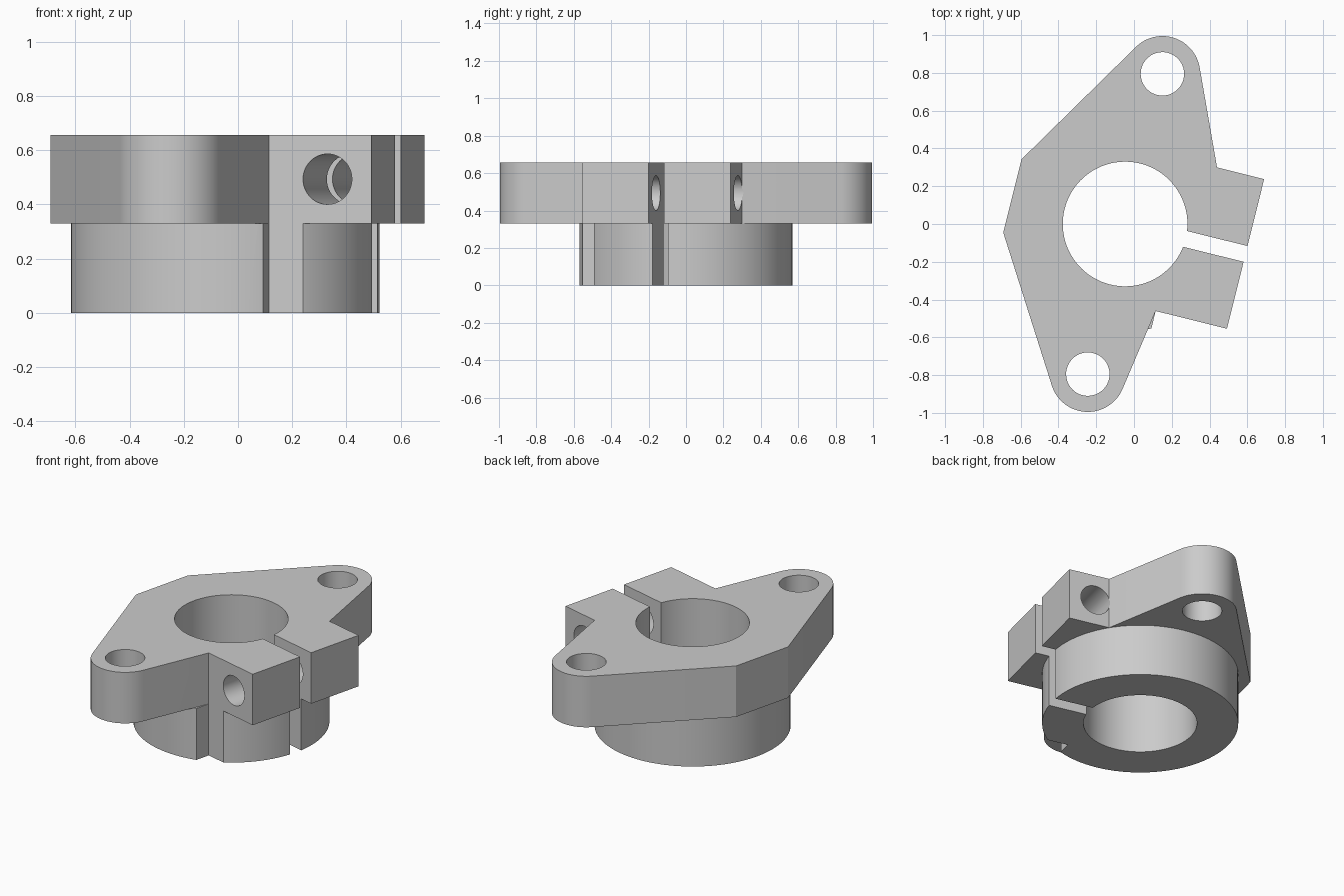
import bpy, bmesh
from math import pi, cos, sin, atan2, acos, hypot, radians
from mathutils import Matrix, Vector

if "Cube" in bpy.data.objects:
    bpy.data.objects.remove(bpy.data.objects["Cube"])

# Main dimensions, in the clamp's own axes (slit runs along +x)
TURN = radians(-13.95)
CENTRE = Vector((-0.047, 0.0, 0.0))
MID, TOP = 0.33, 0.657
BORE, BARREL, BOSS, BOLT = 0.33, 0.57, 0.2, 0.115
BOLT_Y, JAW_X, JAW_Y, SLIT = 0.8, 0.657, 0.408, 0.043
BOLT_Y = 0.819
SCREW_X, SCREW = 0.49, 0.093

steel = bpy.data.materials.new("grey_steel")
steel.use_nodes = True
GREY = (0.6, 0.6, 0.6, 1)
steel.diffuse_color = GREY
steel.node_tree.nodes["Principled BSDF"].inputs["Base Color"].default_value = GREY


def prism(name, outline, z0, z1):
    """Upright solid with the given counter-clockwise outline."""
    bm = bmesh.new()
    face = bm.faces.new([bm.verts.new((x, y, z0)) for x, y in outline])
    face.normal_flip()
    ext = bmesh.ops.extrude_face_region(bm, geom=[face], use_keep_orig=True)
    verts = [v for v in ext["geom"] if isinstance(v, bmesh.types.BMVert)]
    bmesh.ops.translate(bm, verts=verts, vec=(0, 0, z1 - z0))
    bmesh.ops.recalc_face_normals(bm, faces=bm.faces)
    mesh = bpy.data.meshes.new(name)
    bm.to_mesh(mesh)
    bm.free()
    obj = bpy.data.objects.new(name, mesh)
    bpy.context.collection.objects.link(obj)
    mesh.materials.append(steel)
    return obj


def arc(x, y, r, a0, a1, n):
    return [(x + r * cos(a0 + (a1 - a0) * i / n), y + r * sin(a0 + (a1 - a0) * i / n))
            for i in range(n + 1)]


def circle(x, y, r, n=96):
    return arc(x, y, r, 0, 2 * pi, n)[:-1]


def box(x0, x1, y0, y1):
    return [(x0, y0), (x1, y0), (x1, y1), (x0, y1)]


def tangent(point, y, side):
    """Angle on the boss circle where the line from point touches it."""
    dx, dy = point[0], point[1] - y
    return atan2(dy, dx) + side * acos(BOSS / hypot(dx, dy))


def boss(start, end, y):
    a0, a1 = tangent(start, y, 1), tangent(end, y, -1)
    return arc(0, y, BOSS, a0, a0 + (a1 - a0) % (2 * pi), 32)


def combine(target, other, operation):
    mod = target.modifiers.new(operation.lower(), "BOOLEAN")
    mod.object, mod.operation, mod.solver = other, operation, "EXACT"
    bpy.context.view_layer.objects.active = target
    bpy.ops.object.modifier_apply(modifier=mod.name)
    bpy.data.objects.remove(other)


# Flange: two rounded ears, a blunt back and the clamp jaws
jaw_back, jaw_front = (0.4, JAW_Y), (0.268, -JAW_Y)
heel_back, heel_front = (-0.615, 0.2), (-0.615, -0.2)
outline = [(JAW_X, -JAW_Y), (JAW_X, JAW_Y), jaw_back]
outline += boss(jaw_back, heel_back, BOLT_Y)
outline += [heel_back, heel_front]
outline += boss(heel_front, jaw_front, -BOLT_Y)
outline += [jaw_front]
body = prism("clamp_flange", outline, MID, TOP)

# Barrel below, with the screw-head relief cut from its side
barrel = prism("barrel", circle(0, 0, BARREL), 0, MID)
combine(barrel, prism("relief", box(jaw_front[0], 1, -1, -JAW_Y), -1, 1), "DIFFERENCE")
combine(body, barrel, "UNION")

# Bore, slit and bolt holes
combine(body, prism("bore", circle(0, 0, BORE), -1, 1), "DIFFERENCE")
combine(body, prism("slit", box(0.1, 1, -SLIT, SLIT), -1, 1), "DIFFERENCE")
for y in (BOLT_Y, -BOLT_Y):
    combine(body, prism("bolt_hole", circle(0, y, BOLT, 48), -1, 1), "DIFFERENCE")

# Clamp screw hole across both jaws
screw = prism("screw_hole", circle(0, 0, SCREW, 48), -0.7, 0.7)
screw.data.transform(Matrix.Translation((SCREW_X, 0, (MID + TOP) / 2))
                     @ Matrix.Rotation(pi / 2, 4, "X"))
combine(body, screw, "DIFFERENCE")

# Turn into place and shade
body.data.transform(Matrix.Translation(CENTRE) @ Matrix.Rotation(TURN, 4, "Z"))
bpy.ops.object.select_all(action="DESELECT")
body.select_set(True)
bpy.context.view_layer.objects.active = body
bpy.ops.object.shade_smooth_by_angle(angle=radians(20))
